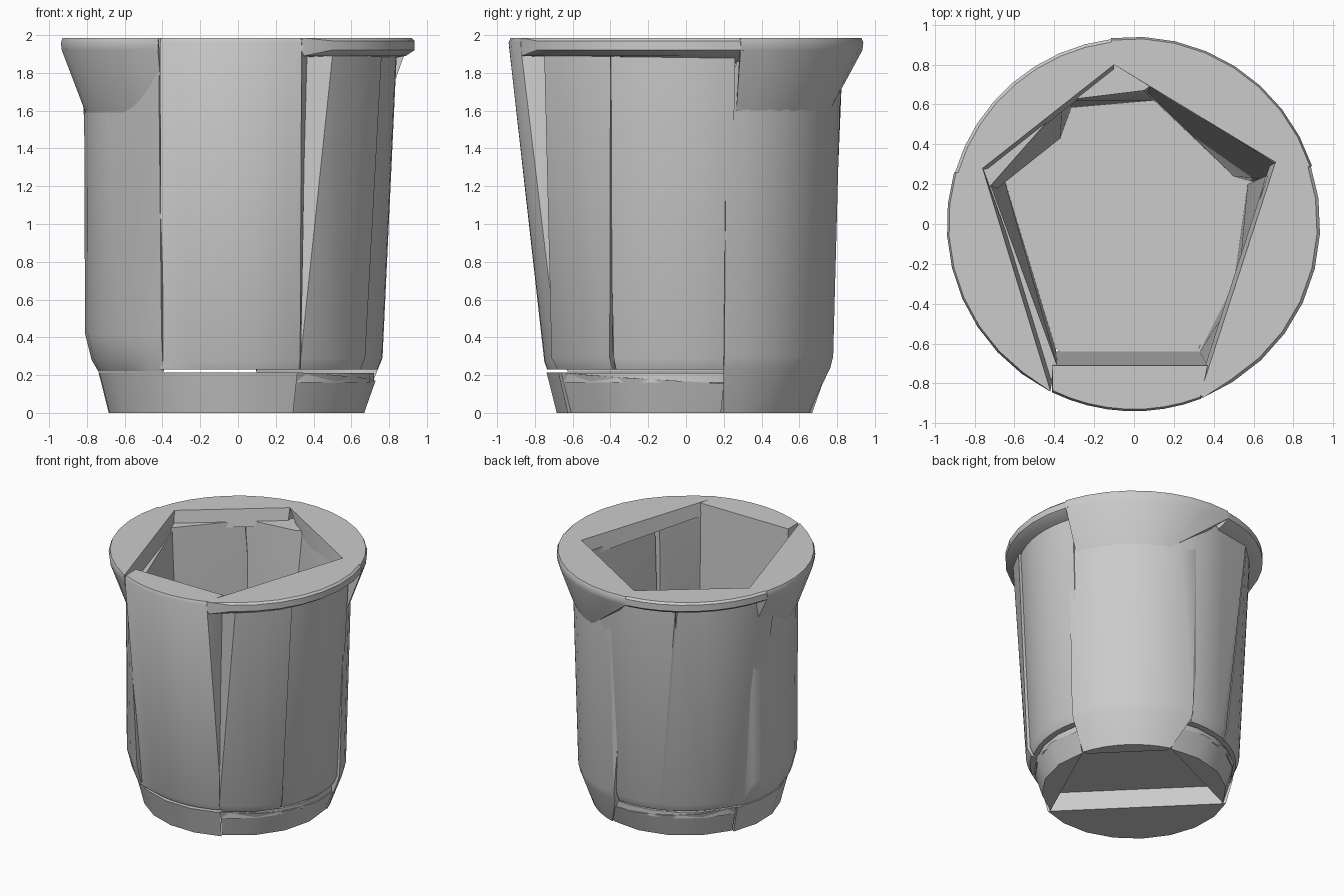
import bpy, bmesh, math

if "Cube" in bpy.data.objects:
    bpy.data.objects.remove(bpy.data.objects["Cube"], do_unlink=True)

grey = bpy.data.materials.new("plain grey")
grey.use_nodes = True
GREY = (0.6, 0.6, 0.6, 1)
grey.diffuse_color = GREY
grey.node_tree.nodes["Principled BSDF"].inputs["Base Color"].default_value = GREY


def arc(r, a, b, z, n=8):
    """Points on a circle between two angles in degrees."""
    steps = [math.radians(a + (b - a) * i / n) for i in range(n + 1)]
    return [(r * math.cos(t), r * math.sin(t), z) for t in steps]


def at(z, *points):
    return [(x, y, z) for x, y in points]


def hull(name, points):
    """Closed convex block around the given points."""
    bm = bmesh.new()
    for p in points:
        bm.verts.new(p)
    res = bmesh.ops.convex_hull(bm, input=bm.verts)
    junk = {v for v in res["geom_interior"] + res["geom_unused"]
            if isinstance(v, bmesh.types.BMVert)}
    bmesh.ops.delete(bm, geom=list(junk), context="VERTS")
    bmesh.ops.dissolve_limit(bm, angle_limit=0.01, verts=bm.verts, edges=bm.edges)
    bmesh.ops.recalc_face_normals(bm, faces=bm.faces)
    mesh = bpy.data.meshes.new(name)
    bm.to_mesh(mesh)
    bm.free()
    mesh.materials.append(grey)
    obj = bpy.data.objects.new(name, mesh)
    bpy.context.collection.objects.link(obj)
    bpy.ops.object.select_all(action="DESELECT")
    obj.select_set(True)
    bpy.context.view_layer.objects.active = obj
    bpy.ops.object.shade_smooth_by_angle(angle=math.radians(30))


def wall(name, profile, a, b, inner):
    """Arc-shaped block: (radius, z) profile outside, chord points inside."""
    pts = list(inner)
    for r, z in profile:
        pts += arc(r, a, b, z)
    hull(name, pts)


# Corners of the five-sided mouth
back, left, front_left = (-0.1, 0.8), (0.71, 0.31), (0.35, -0.87)
right, front_right = (-0.76, 0.28), (-0.42, -0.84)

# Rim: two thin lips and two deep flared lips
lip = [(0.89, 1.89), (0.935, 1.92), (0.935, 1.97), (0.92, 1.985)]
flare = [(0.935, 1.92), (0.94, 1.96), (0.93, 1.985)]
wall("rim_back_right", lip, 97, 164,
     at(1.85, (-0.1, 0.77), (-0.72, 0.28)) + at(1.985, back, right))
wall("rim_left", lip, -69, 19,
     at(1.85, (0.68, 0.29)) + at(1.89, front_left) + at(1.985, left, front_left))
wall("rim_back_left", flare, 18, 97,
     arc(0.815, 19, 68, 1.59) + at(1.59, (0.25, 0.62), (0.68, 0.32)) + at(1.985, back, left))
wall("rim_right", flare, 164, 243,
     arc(0.815, 188, 241, 1.59) + at(1.59, (-0.72, 0.2), (-0.43, -0.69))
     + at(1.985, right, front_right))

# Front wall: one tapered block from the base to the rim
hull("front_wall",
     arc(0.94, 244, 291, 1.96) + arc(0.93, 244, 291, 1.985) + arc(0.905, 244, 291, 1.89)
     + arc(0.75, 243, 296, 0.27) + arc(0.735, 243, 296, 0.23)
     + at(1.985, (-0.41, -0.71), (0.37, -0.71)) + at(0.23, (-0.41, -0.64), (0.33, -0.64)))

# Back left wall reaches the ground
hull("back_left_wall",
     arc(0.68, 17, 73, 0) + arc(0.77, 15, 83, 0.24) + arc(0.785, 15, 83, 0.3)
     + arc(0.82, 15, 83, 1.6) + arc(0.82, 19, 83, 1.86)
     + at(0, (0.61, 0.2), (0.2, 0.61)) + at(0.2, (0.5, 0.24), (0.1, 0.62))
     + at(1.86, (0.7, 0.31), (-0.04, 0.77)))

# Right wall with a rounded lower edge
hull("right_wall",
     arc(0.74, 162, 238, 0.22) + arc(0.775, 162, 239, 0.28) + arc(0.81, 162, 240, 0.42)
     + arc(0.815, 162, 242, 1.6) + arc(0.815, 164, 242, 1.86)
     + at(0.22, (-0.67, 0.29), (-0.44, -0.62)) + at(1.86, (-0.75, 0.28), (-0.42, -0.79)))

# Tapered side panels under the thin lips
wall("left_panel", [(0.74, 0.23), (0.765, 0.29), (0.84, 1.89)], -30, 18,
     at(0.23, (0.57, 0.2), (0.57, 0.0), (0.49, -0.38)) + at(1.89, (0.66, 0.24), (0.52, -0.35)))
hull("front_left_panel",
     arc(0.755, -64, -31, 0.23) + arc(0.785, -65, -31, 0.29)
     + at(1.89, (0.36, -0.72), (0.5, -0.75), (0.66, -0.58), (0.76, -0.4), (0.5, -0.38))
     + at(0.23, (0.33, -0.64), (0.47, -0.36)))
hull("back_panel",
     arc(0.74, 84, 111, 0.23) + arc(0.765, 84, 111, 0.29) + arc(0.83, 74, 105, 1.89)
     + at(0.23, (0.1, 0.62), (-0.36, 0.58))
     + at(1.89, (-0.43, 0.75), (0.05, 0.67), (-0.36, 0.62)))
hull("back_right_panel",
     arc(0.74, 112, 162, 0.23) + arc(0.765, 112, 162, 0.29) + arc(0.84, 135, 176, 1.89)
     + at(0.23, (-0.37, 0.43), (-0.67, 0.28))
     + at(1.89, (-0.44, 0.74), (-0.36, 0.6), (-0.7, 0.3)))

# Floor slab, seen from below in a recess
hull("floor", arc(0.72, 0, 345, 0.16, 23) + arc(0.72, 0, 345, 0.21, 23))

# Base: a big front segment and two slim side segments with sloping tops
wall("base_front", [(0.69, 0), (0.745, 0.215)], 155, 295, [])


def base_side(name, start, end):
    n = 4
    outer = []
    for i, (x, y, z) in enumerate(arc(0.73, start, end, 0, n)):
        outer.append((x, y, 0.215 - 0.06 * i / n))
    hull(name, arc(0.67, start, end, 0, n) + outer)


base_side("base_left", -65, 16)
base_side("base_back", 155, 74)
